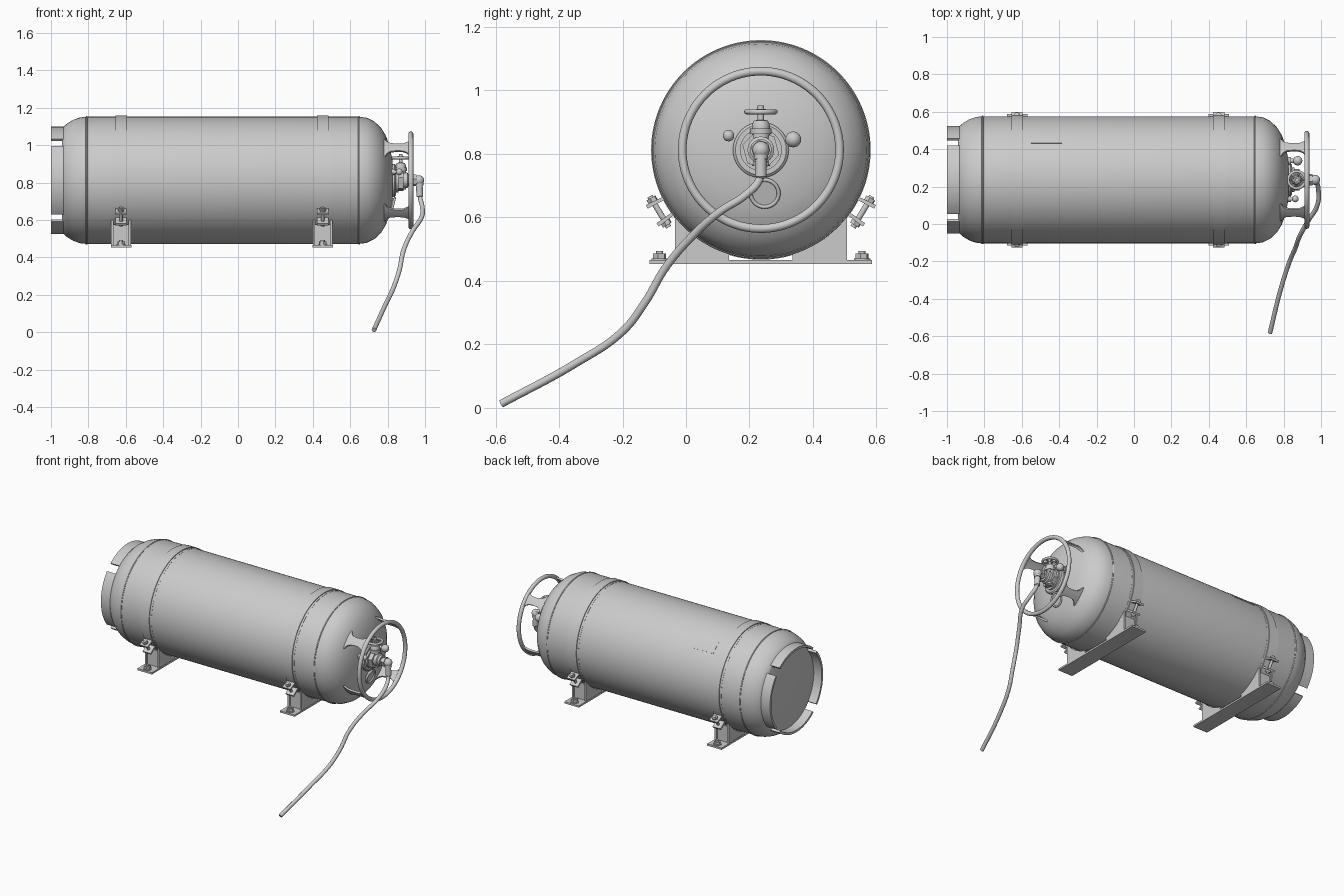
import bpy, bmesh
from math import sin, cos, pi, radians, sqrt
from mathutils import Vector

if "Cube" in bpy.data.objects:
    bpy.data.objects.remove(bpy.data.objects["Cube"])

CY, CZ, R = 0.236, 0.812, 0.34        # tank axis and radius


def polar(x, r, deg):
    return Vector((x, CY + r * cos(radians(deg)), CZ + r * sin(radians(deg))))


def finish(name, bm):
    bmesh.ops.remove_doubles(bm, verts=bm.verts, dist=1e-5)
    bmesh.ops.recalc_face_normals(bm, faces=bm.faces)
    me = bpy.data.meshes.new(name)
    bm.to_mesh(me)
    bm.free()
    ob = bpy.data.objects.new(name, me)
    bpy.context.collection.objects.link(ob)
    smooth(ob)
    return ob


def smooth(ob):
    bpy.ops.object.select_all(action='DESELECT')
    ob.select_set(True)
    bpy.context.view_layer.objects.active = ob
    bpy.ops.object.shade_smooth_by_angle(angle=radians(35))


def lathe(name, profile, n=96, origin=(0, CY, CZ), axis=(1, 0, 0), closed=False):
    """Revolve (along, radius) points around an axis through origin."""
    bm = bmesh.new()
    a = Vector(axis).normalized()
    side = a.orthogonal().normalized()
    vs = [bm.verts.new(Vector(origin) + a * t + side * r) for t, r in profile]
    pairs = list(zip(vs, vs[1:] + vs[:1])) if closed else list(zip(vs, vs[1:]))
    es = [bm.edges.new(p) for p in pairs]
    bmesh.ops.spin(bm, geom=vs + es, cent=origin, axis=a, angle=2 * pi, steps=n,
                   use_merge=True)
    return finish(name, bm)


def rod(name, p, q, r, n=24):
    d = Vector(q) - Vector(p)
    L = d.length
    return lathe(name, [(0, 0), (0, r), (L, r), (L, 0)], n, p, d)


def torus(name, center, axis, major, minor, n=64):
    prof = [(minor * sin(2 * pi * i / 12), major + minor * cos(2 * pi * i / 12)) for i in range(12)]
    return lathe(name, prof, n, center, axis, True)


def ball(name, c, r):
    return lathe(name, [(-r * cos(pi * i / 12), r * sin(pi * i / 12)) for i in range(13)], 24, c)


def shell(name, rows, r0, r1, n):
    """Curved plate around the tank axis; rows are (x, start angle, end angle)."""
    bm = bmesh.new()
    loops = []
    for x, a0, a1 in rows:
        angs = [a0 + (a1 - a0) * j / n for j in range(n + 1)]
        loops.append([bm.verts.new(polar(x, r1, a)) for a in angs] +
                     [bm.verts.new(polar(x, r0, a)) for a in reversed(angs)])
    m = 2 * n + 2
    for A, B in zip(loops, loops[1:]):
        for j in range(m):
            bm.faces.new((A[j], A[(j + 1) % m], B[(j + 1) % m], B[j]))
    for L in (loops[0], loops[-1]):
        for j in range(n):
            bm.faces.new((L[j], L[j + 1], L[m - 2 - j], L[m - 1 - j]))
    return finish(name, bm)


def prism(name, pts, x0, x1):
    """Extrude a (y, z) outline along x."""
    bm = bmesh.new()
    f = bm.faces.new([bm.verts.new((x0, y, z)) for y, z in pts])
    g = bmesh.ops.extrude_face_region(bm, geom=[f])['geom']
    bmesh.ops.translate(bm, vec=(x1 - x0, 0, 0),
                        verts=[v for v in g if isinstance(v, bmesh.types.BMVert)])
    return finish(name, bm)


def rect(y0, y1, z0, z1):
    return [(y0, z0), (y1, z0), (y1, z1), (y0, z1)]


# tank body with a flat base at the left and a dome at the right
lathe("tank_body", [(-.94, 0), (-.94, .272), (-.935, .284), (-.915, .303), (-.88, .324),
                    (-.845, .336), (-.81, R), (.647, R), (.69, .334), (.73, .314), (.765, .28),
                    (.79, .24), (.81, .185), (.825, .11), (.83, 0)], 128)
for i, x in enumerate((-.81, .647)):
    lathe(f"weld_seam_{i}", [(x - .005, R - .004), (x - .004, R + .002), (x, R + .004),
                             (x + .004, R + .002), (x + .005, R - .004)], 128, closed=True)

# foot ring in four segments
for i in range(4):
    a = 90 * i
    shell(f"foot_ring_{i}", [(-1, a - 39.5, a + 39.5), (-.93, a - 39.5, a + 39.5)], .272, .287, 28)

# identification plate, left blank
shell("blank_plate", [(-.55, 41.4, 55), (-.385, 41.4, 55)], R - .003, R + .0015, 8)

# straps, saddles and bolts
for k, cx in enumerate((-.625, .453)):
    lathe(f"strap_liner_{k}", [(cx - .045, R - .004), (cx - .045, R + .001),
                               (cx + .045, R + .001), (cx + .045, R - .004)], 128, closed=True)
    lathe(f"strap_{k}", [(cx - .031, R - .003), (cx - .031, R + .006),
                         (cx + .031, R + .006), (cx + .031, R - .003)], 128, closed=True)
    prism(f"base_plate_{k}", rect(-.115, .587, .453, .465), cx - .055, cx + .055)
    for s in (-1, 1):
        tag = f"{k}_{'front' if s < 0 else 'back'}"
        # saddle cheeks follow the tank curve
        ds = [.271 - (.271 - .1) * i / 12 for i in range(13)]
        outline = [(CY + s * d, CZ - sqrt(.344 ** 2 - d * d)) for d in ds]
        outline += [(CY + s * .1, .463), (CY + s * .271, .463)]
        for e in (-1, 1):
            xs = sorted((cx + e * .053, cx + e * .04))
            prism(f"saddle_cheek_{tag}_{e + 1}", outline, *xs)
        ys = sorted((CY + s * .262, CY + s * .25))
        prism(f"saddle_wall_{tag}", rect(*ys, .463, .575), cx - .042, cx + .042)
        # strap ears with clamp bolt

        def ang(a):
            return a if s < 0 else 540 - a
        for j, a in enumerate((206.5, 216)):
            shell(f"strap_ear_{tag}_{j}", [(cx - .03, ang(a) - .9, ang(a) + .9),
                                           (cx + .03, ang(a) - .9, ang(a) + .9)], R - .003, .402, 1)
        mid = polar(cx, .375, ang(211.2))
        t = (polar(cx, .375, ang(216)) - polar(cx, .375, ang(206.5))).normalized()
        rod(f"clamp_bolt_{tag}", mid - t * .056, mid + t * .058, .009, 16)
        rod(f"clamp_bolt_head_{tag}", mid - t * .05, mid - t * .034, .017, 6)
        rod(f"clamp_nut_{tag}", mid + t * .034, mid + t * .05, .017, 6)
        # anchor bolt through the base plate
        y = CY + s * .319
        rod(f"anchor_washer_{tag}", (cx, y, .464), (cx, y, .47), .026)
        rod(f"anchor_nut_{tag}", (cx, y, .47), (cx, y, .486), .021, 6)
        rod(f"anchor_bolt_{tag}", (cx, y, .48), (cx, y, .494), .011, 16)

# guard ring on four flared brackets
torus("guard_ring", (.924, CY, CZ), (1, 0, 0), .248, .0135, 96)
for i in range(4):
    a = 45 + 90 * i
    widths = [(.765, 15), (.785, 14.5), (.797, 10), (.815, 7), (.85, 6), (.885, 6.5),
              (.905, 9), (.92, 13)]
    shell(f"guard_bracket_{i}", [(x, a - w, a + w) for x, w in widths], .241, .253, 10)

# valve body
lathe("valve_flange", [(.81, 0), (.81, .088), (.838, .088), (.845, .08), (.845, .066),
                       (.857, .066), (.857, 0)], 48)
rod("valve_hex_nut", (.855, CY, CZ), (.885, CY, CZ), .06, 6)
lathe("valve_body", [(.88, 0), (.88, .042), (.905, .042), (.91, .034), (.925, .034),
                     (.925, .022), (.968, .022), (.968, 0)], 32)
rod("outlet_hex_nut", (.935, CY, CZ), (.955, CY, CZ), .032, 6)
lathe("valve_bonnet", [(-.05, 0), (-.05, .028), (.05, .028), (.05, .034), (.068, .034), (.068, .028),
                       (.08, .028), (.092, .022), (.095, .01), (.14, .01), (.14, 0)], 32,
      (.87, CY, CZ), (0, 0, 1))

# handwheel
hub = Vector((.87, CY, .932))
torus("handwheel_rim", hub, (0, 0, 1), .045, .008, 40)
rod("handwheel_hub", hub - Vector((0, 0, .008)), hub + Vector((0, 0, .009)), .016)
for i in range(5):
    d = Vector((cos(2 * pi * i / 5), sin(2 * pi * i / 5), 0))
    rod(f"handwheel_spoke_{i}", hub, hub + d * .045, .005, 10)

# side fittings and gauge ring on the dome
for name, y, z, r, x in (("relief_fitting", .338, .845, .025, .875),
                         ("bleed_fitting", .134, .857, .018, .862)):
    rod(name + "_collar", (.805, y, z), (.84, y, z), r * .85)
    rod(name + "_stem", (.82, y, z), (x, y, z), r * .5)
    ball(name + "_cap", (x, y, z), r)
torus("gauge_ring", (.828, .248, .675), (1, 0, -.25), .044, .006, 40)
rod("gauge_face", (.8, .248, .682), (.826, .248, .675), .042, 40)

# outlet elbow and hose
ball("outlet_elbow", (.968, CY, CZ), .027)
lathe("hose_ferrule", [(0, 0), (0, .022), (.03, .022), (.03, .018), (.085, .018), (.09, .013),
                       (.09, 0)], 24, (.968, CY, CZ), (.05, 0, -1))
path = [(.97, .236, .77), (.974, .232, .72), (.985, .19, .672), (.982, .106, .617),
        (.93, .015, .535), (.886, -.065, .44), (.862, -.13, .33), (.832, -.2, .24),
        (.784, -.35, .138), (.727, -.582, .012)]
cu = bpy.data.curves.new("hose", 'CURVE')
cu.dimensions = '3D'
cu.bevel_depth = .0125
cu.bevel_resolution = 4
cu.use_fill_caps = True
sp = cu.splines.new('BEZIER')
sp.bezier_points.add(len(path) - 1)
for bp, co in zip(sp.bezier_points, path):
    bp.co = co
    bp.handle_left_type = bp.handle_right_type = 'AUTO'
hose = bpy.data.objects.new("hose", cu)
bpy.context.collection.objects.link(hose)
bpy.ops.object.select_all(action='DESELECT')
hose.select_set(True)
bpy.context.view_layer.objects.active = hose
bpy.ops.object.convert(target='MESH')
smooth(bpy.context.view_layer.objects.active)
